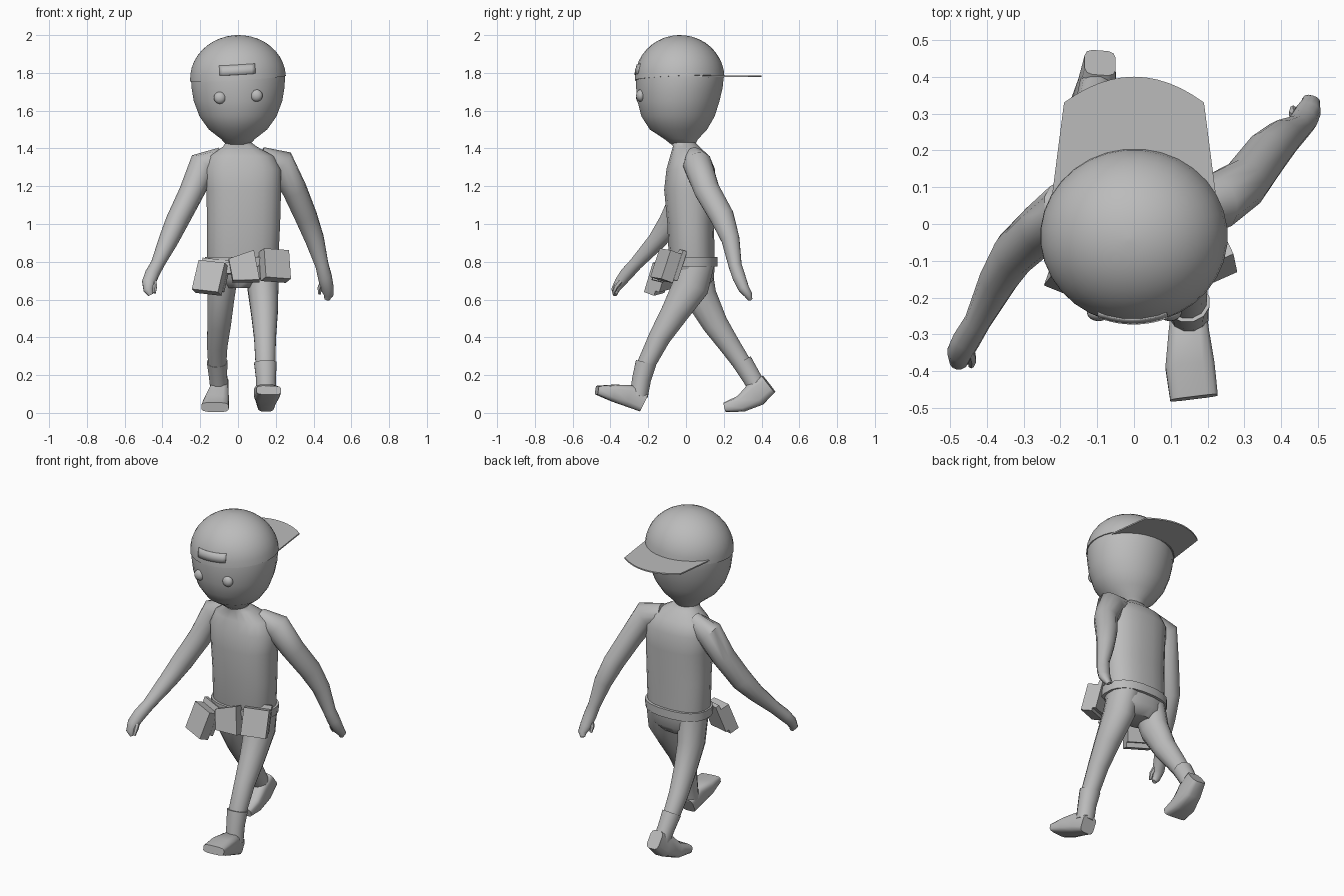
import bpy, bmesh, math
from mathutils import Vector, Matrix

cube = bpy.data.objects.get("Cube")
if cube:
    bpy.data.objects.remove(cube, do_unlink=True)

# Single clay colour
GREY = (0.5, 0.5, 0.5, 1)
clay = bpy.data.materials.new("plain grey")
clay.use_nodes = True
clay.diffuse_color = GREY
clay.node_tree.nodes["Principled BSDF"].inputs["Base Color"].default_value = GREY


def finish(name, bm, smooth=50):
    """Turn a bmesh into a shaded object with the shared material."""
    bmesh.ops.recalc_face_normals(bm, faces=bm.faces[:])
    mesh = bpy.data.meshes.new(name)
    bm.to_mesh(mesh)
    bm.free()
    mesh.materials.append(clay)
    obj = bpy.data.objects.new(name, mesh)
    bpy.context.collection.objects.link(obj)
    if smooth:
        bpy.ops.object.select_all(action='DESELECT')
        obj.select_set(True)
        bpy.context.view_layer.objects.active = obj
        bpy.ops.object.shade_smooth_by_angle(angle=math.radians(smooth))
    return obj


def loft(name, sections, sides=12, power=2.0, level=False, smooth=50):
    """Skin rings (x, y, z, half width, half depth) laid along a path."""
    bm = bmesh.new()
    centres = [Vector(s[:3]) for s in sections]
    rings = []
    for i, s in enumerate(sections):
        ahead = centres[min(i + 1, len(centres) - 1)]
        t = (ahead - centres[max(i - 1, 0)]).normalized()
        if level:
            t = Vector((0, 0, 1))
        u = Vector((1, 0, 0))
        u = (u - t * t.dot(u)).normalized()
        v = t.cross(u)
        ring = []
        for k in range(sides):
            a = math.tau * (k + 0.5) / sides
            c, d = math.cos(a), math.sin(a)
            c = math.copysign(abs(c) ** (2 / power), c)
            d = math.copysign(abs(d) ** (2 / power), d)
            ring.append(bm.verts.new(centres[i] + u * c * s[3] + v * d * s[4]))
        rings.append(ring)
    for a, b in zip(rings, rings[1:]):
        for k in range(sides):
            n = (k + 1) % sides
            bm.faces.new((a[k], a[n], b[n], b[k]))
    bm.faces.new(rings[0])
    bm.faces.new(rings[-1])
    return finish(name, bm, smooth)


def box(name, centre, size, turn=(0, 0, 0), left_scale=1.0):
    """Flat-faced block; left_scale shrinks its -x end."""
    bm = bmesh.new()
    bmesh.ops.create_cube(bm, size=1)
    for v in bm.verts:
        if v.co.x < 0:
            v.co.z *= left_scale
        v.co = Vector(a * b for a, b in zip(v.co, size))
    obj = finish(name, bm, 0)
    obj.location = centre
    obj.rotation_euler = [math.radians(a) for a in turn]
    return obj


# Torso, pelvis and neck
loft("torso", [
    (.02, .04, .66, .10, .07), (.025, .04, .71, .17, .11),
    (.025, .03, .80, .19, .122), (.03, .025, 1.0, .195, .125),
    (.03, .02, 1.18, .20, .137), (.025, .025, 1.29, .205, .13),
    (.02, .02, 1.36, .17, .105), (.01, .0, 1.41, .09, .07),
    (0, -.02, 1.44, .06, .06), (0, -.02, 1.50, .06, .06)],
    sides=20, power=2.4, level=True)

# Head: tapered jaw below, dome above
HEAD_Y, RIM = -.033, 1.77


def dome(width, depth, height, steps=10):
    angles = [math.pi / 2 * i / (steps + .15) for i in range(steps + 1)]
    return [(0, HEAD_Y, RIM + height * math.sin(a),
             width * math.cos(a), depth * math.cos(a)) for a in angles]


loft("head", [
    (0, -.015, 1.42, .062, .062), (0, -.025, 1.45, .09, .09),
    (0, -.04, 1.50, .155, .152), (0, -.042, 1.57, .205, .195),
    (0, -.04, 1.65, .235, .218), (0, -.035, 1.72, .247, .23)]
    + dome(.25, .233, .224), sides=32, level=True)

# Backward cap, tipped slightly
pivot = Matrix.Translation((0, HEAD_Y, RIM))
tip = pivot @ Matrix.Rotation(.04, 4, 'X') @ Matrix.Rotation(-.06, 4, 'Y') @ pivot.inverted()
cap = loft("cap", dome(.255, .238, .23), sides=32, level=True)
cap.matrix_world = tip

# Cap brim at the back
bm = bmesh.new()
outline = [(-.23, .02), (-.19, .33)]
outline += [(.19 * i / 6, .40 - .07 * (i / 6) ** 2) for i in range(-5, 6)]
outline += [(.19, .33), (.23, .02)]
bm.faces.new([bm.verts.new((x, y, RIM + .008)) for x, y in outline])
brim = finish("cap_brim", bm, 0)
brim.modifiers.new("thickness", 'SOLIDIFY').thickness = .008

# Strap panel on the front of the cap
bm = bmesh.new()
rows = []
for z in (1.80, 1.825, 1.852):
    k = math.sqrt(1 - ((z - RIM) / .23) ** 2)
    xs = [-.095 + .19 * i / 10 for i in range(11)]
    rows.append([bm.verts.new(
        (x, HEAD_Y - .241 * math.sqrt(k * k - (x / .255) ** 2), z)) for x in xs])
for a, b in zip(rows, rows[1:]):
    for i in range(len(a) - 1):
        bm.faces.new((a[i], a[i + 1], b[i + 1], b[i]))
panel = finish("cap_strap", bm)
panel.matrix_world = tip
panel.modifiers.new("thickness", 'SOLIDIFY').thickness = .006

# Eyes
for side, x, z in (("right", -.096, 1.668), ("left", .098, 1.68)):
    bm = bmesh.new()
    bmesh.ops.create_uvsphere(bm, u_segments=16, v_segments=10, radius=.032)
    eye = finish(side + "_eye", bm, 80)
    eye.location = (x, -.24, z)
    eye.scale = (1, .75, 1)

# Arms ending in curled hands
loft("left_arm", [
    (.12, .05, 1.35, .06, .05), (.225, .06, 1.32, .08, .078),
    (.30, .11, 1.18, .066, .07), (.36, .19, 1.04, .06, .066),
    (.405, .235, .92, .052, .05), (.445, .26, .78, .036, .036),
    (.46, .28, .72, .038, .036), (.472, .305, .66, .036, .03),
    (.48, .33, .625, .026, .022), (.47, .34, .60, .014, .012)])
loft("right_arm", [
    (-.08, .04, 1.35, .06, .05), (-.185, .04, 1.31, .08, .078),
    (-.25, -.01, 1.16, .066, .07), (-.325, -.08, 1.01, .06, .066),
    (-.37, -.155, .91, .052, .05), (-.425, -.265, .79, .036, .036),
    (-.455, -.315, .735, .038, .036), (-.473, -.35, .69, .036, .03),
    (-.475, -.375, .65, .026, .022), (-.462, -.375, .625, .014, .012)])

# Thumbs
loft("left_thumb", [(.455, .285, .71, .016, .016), (.432, .30, .66, .013, .013),
                    (.432, .315, .63, .008, .008)], sides=6)
loft("right_thumb", [(-.45, -.325, .72, .016, .016), (-.44, -.37, .67, .013, .013),
                     (-.442, -.385, .635, .008, .008)], sides=6)

# Legs in mid stride: left forward, right trailing
loft("left_leg", [
    (.12, .055, .80, .09, .10), (.132, .025, .67, .085, .10),
    (.14, -.06, .53, .073, .076), (.143, -.14, .40, .06, .06),
    (.145, -.21, .26, .054, .05), (.148, -.235, .16, .046, .045)])
loft("right_leg", [
    (-.075, .04, .78, .085, .10), (-.09, .075, .62, .074, .09),
    (-.10, .155, .47, .064, .07), (-.11, .23, .36, .056, .058),
    (-.11, .295, .265, .05, .05), (-.105, .345, .19, .045, .045)])

# Boot shafts
loft("left_boot_shaft", [
    (.145, -.212, .265, .062, .057), (.148, -.235, .18, .054, .052),
    (.15, -.25, .09, .054, .05)])
loft("right_boot_shaft", [
    (-.11, .297, .27, .056, .056), (-.106, .34, .20, .05, .052),
    (-.10, .38, .13, .048, .05)])

# Boot feet, heel to toe
loft("left_boot_foot", [
    (.148, -.222, .052, .046, .05), (.149, -.30, .09, .056, .06),
    (.152, -.385, .105, .068, .046), (.163, -.472, .12, .066, .024)], power=4)
loft("right_boot_foot", [
    (-.092, .438, .153, .043, .055), (-.10, .37, .10, .052, .068),
    (-.115, .295, .05, .068, .046), (-.122, .208, .03, .072, .026)], power=4)

# Belt
loft("belt", [(.025, .03, .775, .20, .138), (.027, .03, .825, .203, .138)],
     sides=20, power=2.4, level=True)

# Pouches with their backing plates
box("left_pouch", (.195, -.105, .78), (.145, .07, .16), (-18, 4, 24))
box("left_pouch_plate", (.175, -.06, .785), (.15, .025, .165), (-18, 4, 24))
box("right_pouch", (-.148, -.145, .715), (.15, .06, .165), (-20, 6, -22))
box("right_pouch_plate", (-.13, -.10, .73), (.155, .025, .17), (-20, 6, -22))
box("middle_pouch", (.03, -.135, .765), (.14, .06, .165), (-14, -10, 4), .72)
box("belt_buckle", (-.035, -.12, .765), (.06, .04, .06), (-8, 0, -6))
